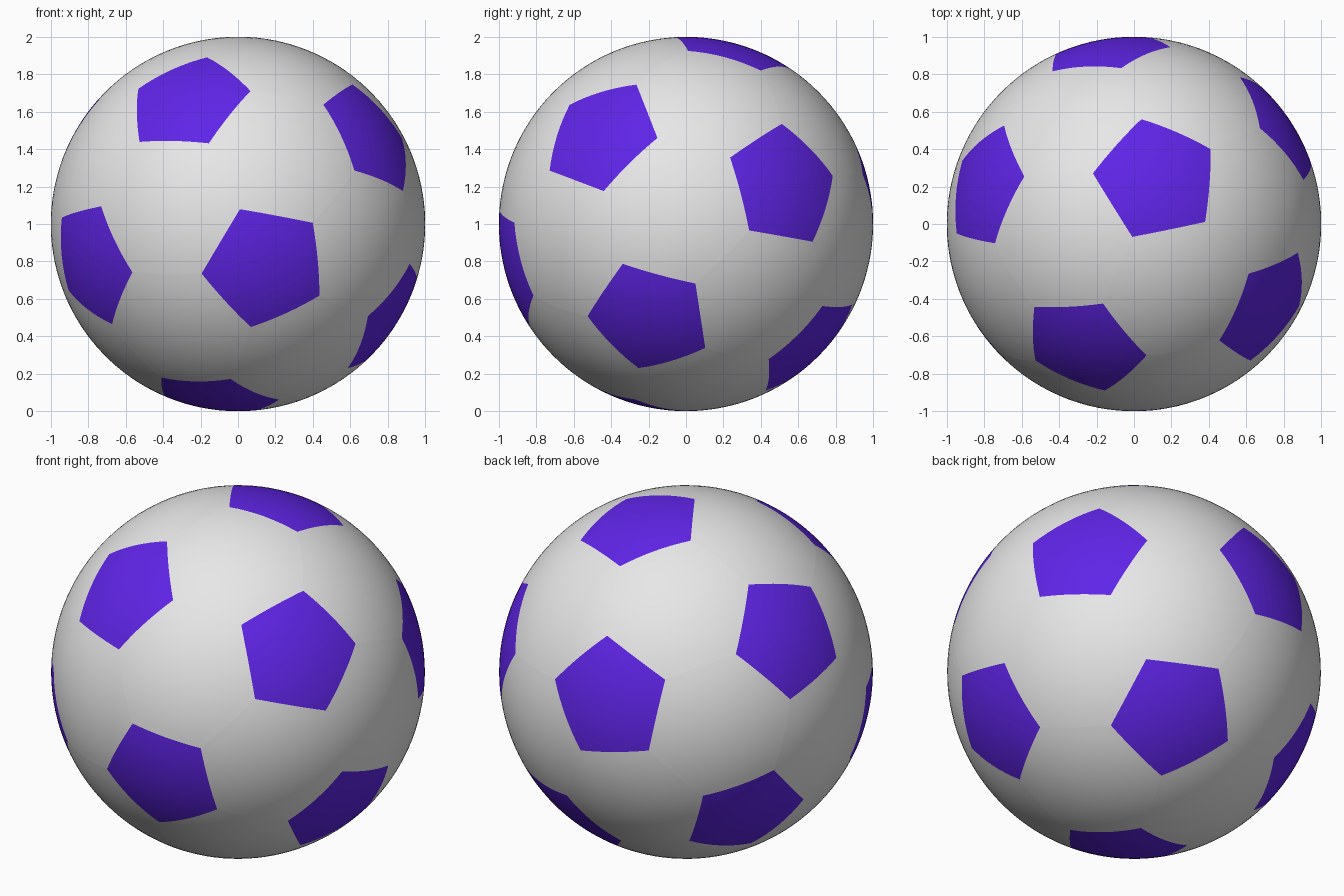
import bpy
import bmesh
from mathutils import Vector, Matrix

if "Cube" in bpy.data.objects:
    bpy.data.objects.remove(bpy.data.objects["Cube"], do_unlink=True)


def flat_material(name, rgb):
    mat = bpy.data.materials.new(name)
    mat.use_nodes = True
    colour = (*rgb, 1.0)
    mat.diffuse_color = colour
    mat.node_tree.nodes["Principled BSDF"].inputs["Base Color"].default_value = colour
    return mat


# Tilt of the ball, from two neighbouring pentagon directions
top = Vector((0.128, 0.249, 0.960)).normalized()
back = Vector((-0.153, 0.959, 0.236)).normalized()
axis_z = (top + back).normalized()
axis_y = (top - back).normalized()
axis_x = axis_y.cross(axis_z)
tilt = Matrix((axis_x, axis_y, axis_z)).transposed()

# Icosahedron corners: one per pentagon
phi = (1 + 5 ** 0.5) / 2
corners = []
for s in (-1, 1):
    for t in (-phi, phi):
        corners += [Vector((0, s, t)), Vector((s, t, 0)), Vector((t, 0, s))]

# Cut each corner a third along its edges to get pentagons and hexagons
bm = bmesh.new()
for a in corners:
    for b in corners:
        if abs((a - b).length - 2) < 0.01:
            bm.verts.new(tilt @ ((2 * a + b) / 3))
bmesh.ops.convex_hull(bm, input=bm.verts[:])
bmesh.ops.dissolve_limit(bm, angle_limit=0.02, verts=bm.verts[:], edges=bm.edges[:])
bmesh.ops.recalc_face_normals(bm, faces=bm.faces[:])

# Colour the panels and keep the seams crisp
for face in bm.faces:
    face.material_index = 1 if len(face.verts) == 5 else 0
    face.smooth = True
for edge in bm.edges:
    edge.smooth = False

# Divide the panels finely and inflate them to a sphere
bmesh.ops.poke(bm, faces=bm.faces[:])
bmesh.ops.subdivide_edges(bm, edges=bm.edges[:], cuts=7, use_grid_fill=True)
for vert in bm.verts:
    vert.co.normalize()
for face in bm.faces:
    face.smooth = True

mesh = bpy.data.meshes.new("ball")
bm.to_mesh(mesh)
bm.free()
mesh.materials.append(flat_material("light grey", (0.8, 0.8, 0.8)))
mesh.materials.append(flat_material("violet", (0.13, 0.02, 0.9)))

ball = bpy.data.objects.new("ball", mesh)
ball.location.z = 1
bpy.context.collection.objects.link(ball)
